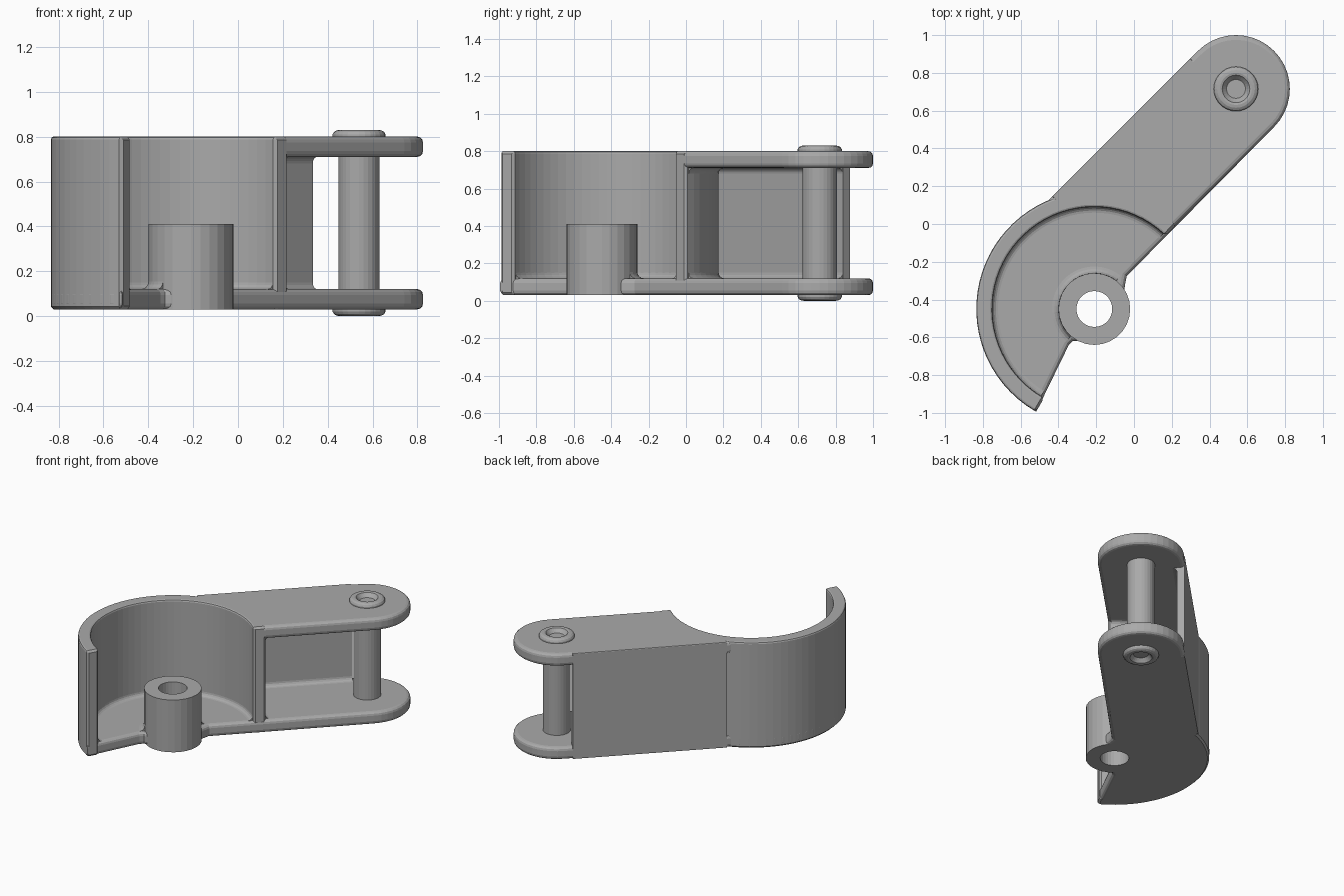
import bpy, bmesh, math
from mathutils import Vector

cube = bpy.data.objects.get("Cube")
if cube:
    bpy.data.objects.remove(cube, do_unlink=True)

grey = bpy.data.materials.new("plain grey")
grey.use_nodes = True
grey.diffuse_color = (0.4, 0.4, 0.4, 1)
grey.node_tree.nodes["Principled BSDF"].inputs["Base Color"].default_value = (0.4, 0.4, 0.4, 1)

CUP = Vector((-0.21, -0.45))      # centre of the curved cup and its boss
PIN = Vector((0.54, 0.715))       # centre of the pin at the arm's end
ALONG = Vector((1, 1)).normalized()
SIDE = Vector((-1, 1)).normalized()
HALF = 0.285                      # half width of the arm
R_IN, R_OUT = 0.54, 0.625         # cup wall
Z0, Z1, Z2, Z3 = 0.03, 0.12, 0.71, 0.80
parts = []


def finish(name, bm):
    bmesh.ops.remove_doubles(bm, verts=bm.verts, dist=1e-5)
    bmesh.ops.recalc_face_normals(bm, faces=bm.faces)
    mesh = bpy.data.meshes.new(name)
    bm.to_mesh(mesh)
    bm.free()
    mesh.materials.append(grey)
    ob = bpy.data.objects.new(name, mesh)
    bpy.context.collection.objects.link(ob)
    parts.append(ob)


def polar(c, r, deg):
    a = math.radians(deg)
    return c + Vector((math.cos(a), math.sin(a))) * r


def arc(c, r, a0, a1, n):
    return [polar(c, r, a0 + (a1 - a0) * i / n) for i in range(n + 1)]


def local(u, v):
    return PIN + ALONG * u + SIDE * v


def prism(name, outline, z0, z1, bevel, segments):
    """Extruded outline with rounded top and bottom rims."""
    bm = bmesh.new()
    base = bm.faces.new([bm.verts.new((p.x, p.y, z0)) for p in outline])
    res = bmesh.ops.extrude_face_region(bm, geom=[base], use_keep_orig=True)
    top = [g for g in res["geom"] if isinstance(g, bmesh.types.BMVert)]
    bmesh.ops.translate(bm, verts=top, vec=(0, 0, z1 - z0))
    bmesh.ops.recalc_face_normals(bm, faces=bm.faces)
    rims = [e for e in bm.edges if abs(e.verts[0].co.z - e.verts[1].co.z) < 1e-6]
    bmesh.ops.bevel(bm, geom=rims, offset=bevel, segments=segments,
                    profile=0.5, affect='EDGES', clamp_overlap=False)
    finish(name, bm)


def turn(c, a0, a1, n):
    """Frames for a sweep around a centre."""
    return [(c, polar(Vector((0, 0)), 1, a0 + (a1 - a0) * i / n)) for i in range(n + 1)]


def sweep(name, profile, frames, closed=False, inset=0.0):
    """Carry an (offset, z) profile through frames; inset rounds the two ends."""
    bm = bmesh.new()
    rings = []
    lo = [min(p[k] for p in profile) for k in (0, 1)]
    hi = [max(p[k] for p in profile) for k in (0, 1)]
    for i, (o, d) in enumerate(frames[:-1] if closed else frames):
        b = inset if i in (0, len(frames) - 1) else 0
        ring = []
        for r, z in profile:
            r = min(max(r, lo[0] + b), hi[0] - b)
            z = min(max(z, lo[1] + b), hi[1] - b)
            ring.append(bm.verts.new((o.x + d.x * r, o.y + d.y * r, z)))
        rings.append(ring)
    n = len(profile)
    for i in range(len(rings) if closed else len(rings) - 1):
        a, b = rings[i], rings[(i + 1) % len(rings)]
        for j in range(n):
            k = (j + 1) % n
            bm.faces.new((a[j], a[k], b[k], b[j]))
    if not closed:
        bm.faces.new(rings[0])
        bm.faces.new(rings[-1])
    finish(name, bm)


def cove(r, z, sr, sz, size):
    """Concave fillet section in a corner opening towards (sr, sz)."""
    pts = [(r - sr * 0.005, z - sz * 0.005)]
    for i in range(5):
        t = math.pi / 2 * i / 4
        pts.append((r + sr * size * (1 - math.sin(t)), z + sz * size * (1 - math.cos(t))))
    return pts


# Bottom plate: arm tongue plus the sector floor of the cup
arm_end = arc(PIN, HALF, -45, 135, 20)
floor = arm_end + arc(CUP, R_OUT, 112.6, 240.5, 24)
floor += [CUP + Vector(p) for p in ((-0.135, -0.19), (-0.115, -0.169), (-0.088, -0.168))]
floor += arc(CUP, 0.145, 238, 38, 16)
floor += [polar(CUP, 0.19, 33), polar(CUP, 0.21, 39), polar(CUP, 0.245, 45.5)]
prism("bottom_plate", floor, Z0, Z1, 0.025, 3)

# Top plate: arm tongue cut away over the cup
top = arm_end + [polar(CUP, R_OUT, 112.6)] + arc(CUP, 0.57, 108, 46, 14)
prism("top_plate", top, Z2, Z3, 0.025, 3)

# Straight back wall joining both plates
prism("back_wall", [local(-1.09, HALF), local(-1.09, 0.233),
                    local(-0.057, 0.233), local(-0.057, HALF)], Z0, Z3, 0.006, 2)

# Curved cup wall with softened rims and ends
b = 0.012
wall = [(R_IN, Z0 + b), (R_IN + b, Z0), (R_OUT - b, Z0), (R_OUT, Z0 + b),
        (R_OUT, Z3 - b), (R_OUT - b * 0.3, Z3 - b * 0.3), (R_OUT - b, Z3),
        (R_IN + b, Z3), (R_IN + b * 0.3, Z3 - b * 0.3), (R_IN, Z3 - b)]
frames = turn(CUP, 47.2, 239.2, 40)
frames = turn(CUP, 45.8, 45.8, 1)[:1] + frames + turn(CUP, 240.5, 240.5, 1)[:1]
sweep("cup_wall", wall, frames, inset=0.014)

# Fillets in the cup floor, around the boss and inside the arm pocket
sweep("cup_fillet", cove(R_IN, Z1, -1, 1, 0.03), turn(CUP, 47.5, 238.5, 40))
sweep("boss_fillet", cove(0.19, Z1, 1, 1, 0.035), turn(CUP, 52, 229, 20))
straight = [(local(u, 0), SIDE) for u in (-1.0, -0.06)]
for label, z, s in (("lower", Z1, 1), ("upper", Z2, -1)):
    sweep(label + "_pocket_curve_fillet", cove(R_OUT, z, 1, s, 0.03), turn(CUP, 48, 106, 12))
    sweep(label + "_pocket_wall_fillet", cove(0.233, z, -1, s, 0.03), straight)

# Hollow boss
sweep("boss", [(0.095, Z0), (0.19, Z0), (0.19, 0.41), (0.095, 0.41)],
      turn(CUP, 0, 360, 28), closed=True)

# Pin with dimpled rivet heads at both ends
head = [(0, 0.035), (0.05, 0.03), (0.066, 0.012), (0.073, 0.003), (0.085, 0.0),
        (0.1, 0.002), (0.112, 0.009), (0.118, 0.02), (0.118, 0.04), (0.092, 0.045)]
pin = head + [(r, 0.83 - z) for r, z in reversed(head)]
sweep("pin", pin, turn(PIN, 0, 360, 28), closed=True)

# Smooth shading with crisp edges
for ob in bpy.context.view_layer.objects:
    ob.select_set(ob in parts)
bpy.context.view_layer.objects.active = parts[0]
bpy.ops.object.shade_smooth_by_angle(angle=math.radians(35))
